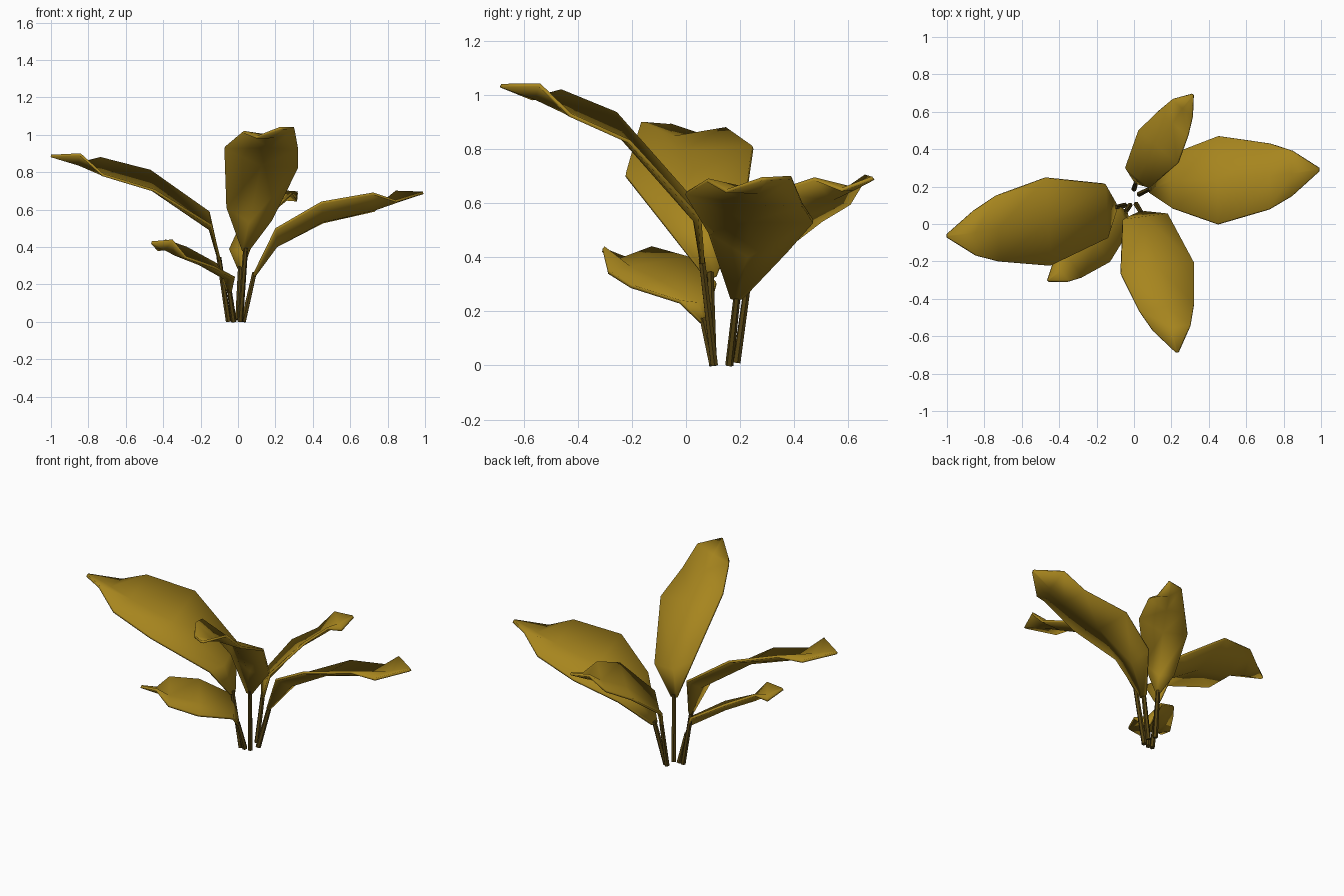
import bpy, math
from mathutils import Vector, Matrix

if "Cube" in bpy.data.objects:
    bpy.data.objects.remove(bpy.data.objects["Cube"])


def material(name, color):
    m = bpy.data.materials.new(name)
    m.diffuse_color = (*color, 1)
    m.use_nodes = True
    m.node_tree.nodes["Principled BSDF"].inputs["Base Color"].default_value = m.diffuse_color
    return m


leaf_mat = material("golden olive leaf", (0.385, 0.235, 0.013))
stem_mat = material("dark olive stem", (0.09, 0.056, 0.006))

# Shared blade template, from base to tip: half width, sideways roll, fold depth
HALF = [0.022, 0.145, 0.235, 0.175, 0.12, 0.008]
ROLL = [0.0, 0.035, 0.052, 0.045, -0.025, 0.0]
FOLD = [0.008, 0.055, 0.048, 0.04, 0.028, 0.0]
SKEW = Matrix.Rotation(math.radians(-7), 3, 'Z')


def finish(ob, angle):
    bpy.ops.object.select_all(action='DESELECT')
    ob.select_set(True)
    bpy.context.view_layer.objects.active = ob
    bpy.ops.object.shade_smooth_by_angle(angle=math.radians(angle))


def blade(name, spine, width):
    """Folded leaf blade along the mean spine, with a rolling edge."""
    pts = [Vector(p) for p in spine]
    d = pts[-1] - pts[0]
    right = SKEW @ Vector((d.y, -d.x, 0)).normalized()
    up = Vector((0, 0, 1))
    verts, faces = [], []
    for p, h, r, f in zip(pts, HALF, ROLL, FOLD):
        verts += [p - right * h * width - up * r,
                  p - up * f * max(width, 0.75),
                  p + right * h * width + up * r]
    for i in range(len(pts) - 1):
        for j in range(2):
            a = i * 3 + j
            faces.append((a + 1, a + 4, a + 3, a))
    me = bpy.data.meshes.new(name)
    me.from_pydata(verts, [], faces)
    me.materials.append(leaf_mat)
    ob = bpy.data.objects.new(name, me)
    bpy.context.collection.objects.link(ob)
    finish(ob, 50)
    mod = ob.modifiers.new("thickness", 'SOLIDIFY')
    mod.thickness = 0.014
    mod.offset = 0
    return ob


def stem(name, foot, top):
    """Slim six-sided stalk."""
    a, b = Vector(foot), Vector(top)
    b = b + (b - a).normalized() * 0.015
    bpy.ops.mesh.primitive_cone_add(vertices=6, radius1=0.015, radius2=0.013,
                                    depth=(b - a).length, location=(a + b) / 2)
    ob = bpy.context.object
    ob.name = name
    ob.rotation_euler = (b - a).to_track_quat('Z', 'Y').to_euler()
    ob.data.materials.append(stem_mat)
    finish(ob, 30)


# name: (stem foot, blade width, spine from base to tip)
plants = {
    "left": ((-0.05, 0.10, 0), 1.0,
             [(-0.10, 0.09, 0.33), (-0.15, 0.07, 0.55), (-0.46, 0.012, 0.755),
              (-0.73, -0.025, 0.83), (-0.85, -0.047, 0.87), (-1.0, -0.062, 0.887)]),
    "front": ((0.012, 0.105, 0), 0.84,
              [(0.04, 0.06, 0.38), (0.06, 0.035, 0.58), (0.125, -0.235, 0.88),
               (0.175, -0.445, 0.97), (0.20, -0.555, 1.012), (0.23, -0.685, 1.035)]),
    "right": ((0.028, 0.16, 0), 1.0,
              [(0.085, 0.188, 0.25), (0.205, 0.23, 0.46), (0.45, 0.235, 0.585),
               (0.725, 0.255, 0.64), (0.845, 0.27, 0.67), (0.99, 0.29, 0.69)]),
    "back": ((0.0, 0.187, 0.01), 0.58,
             [(0.012, 0.225, 0.28), (0.02, 0.25, 0.42), (0.13, 0.415, 0.59),
              (0.21, 0.54, 0.645), (0.26, 0.62, 0.675), (0.315, 0.69, 0.692)]),
    "small": ((-0.022, 0.10, 0), 0.56,
              [(-0.045, 0.065, 0.16), (-0.065, 0.045, 0.27), (-0.205, -0.095, 0.345),
               (-0.335, -0.205, 0.39), (-0.39, -0.25, 0.41), (-0.46, -0.302, 0.425)]),
}

for key, (foot, width, spine) in plants.items():
    blade(key + "_leaf", spine, width)
    stem(key + "_stem", foot, spine[0])
